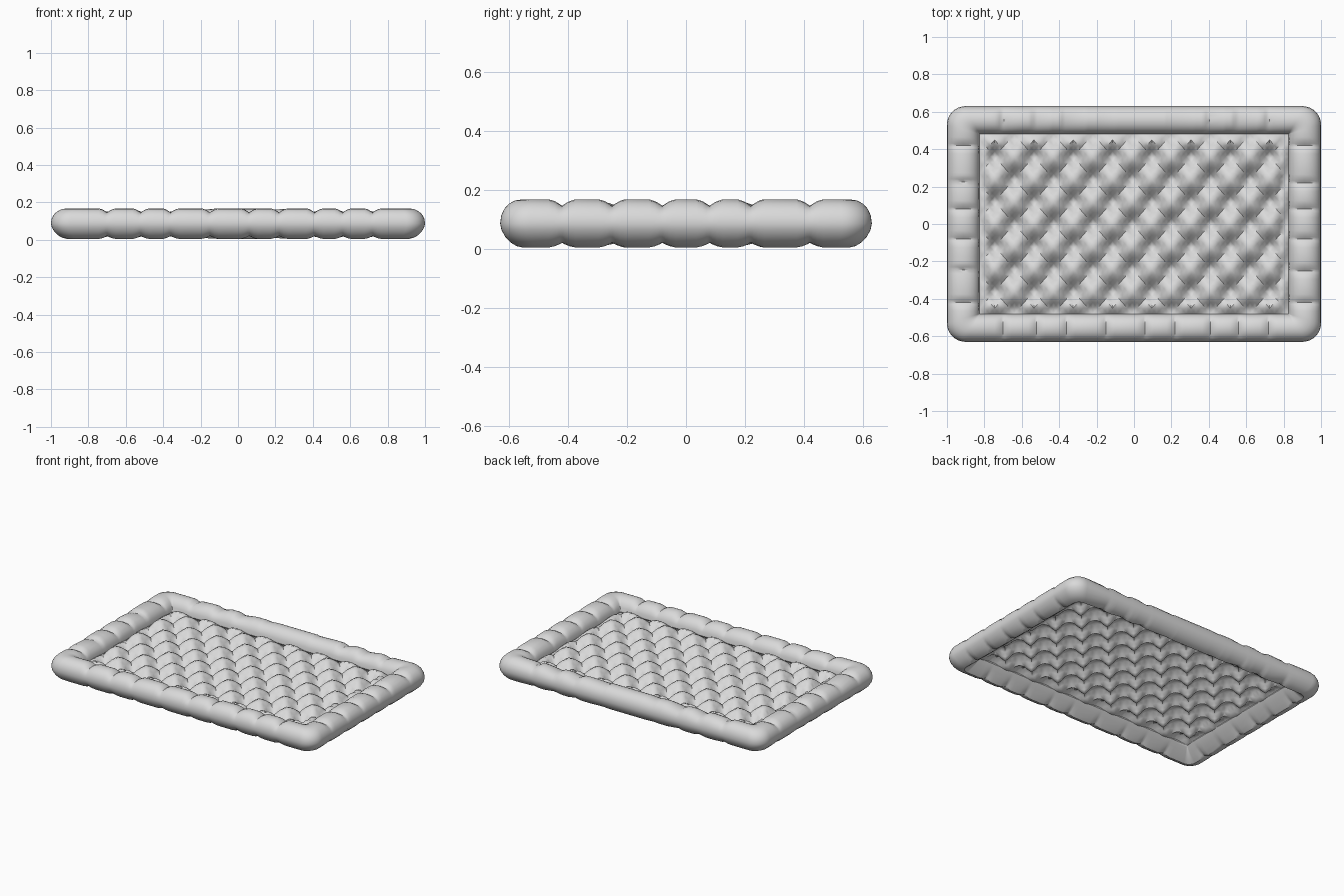
import bpy, bmesh, math

cube = bpy.data.objects.get("Cube")
if cube:
    bpy.data.objects.remove(cube, do_unlink=True)

OUT_X, OUT_Y = 1.0, 0.63      # outer half size of the bolster
IN_X, IN_Y = 0.825, 0.48      # inner half size of the bolster
HEIGHT = 0.163
CORNER = 0.1                  # outer corner radius
TUFT_X, TUFT_Y = 0.21, 0.24   # diamond size of the quilting
PLEATS_X = [-0.7, -0.52, -0.36, -0.15, 0.06, 0.22, 0.41, 0.56, 0.72]
PLEATS_Y = [-0.42, -0.25, -0.08, 0.08, 0.22, 0.42]

fabric = bpy.data.materials.new("light_grey_fabric")
fabric.use_nodes = True
grey = (0.7, 0.7, 0.7, 1)
fabric.diffuse_color = grey
fabric.node_tree.nodes["Principled BSDF"].inputs["Base Color"].default_value = grey


def finish(bm, name, angle):
    """Turn a bmesh into a shaded object."""
    mesh = bpy.data.meshes.new(name)
    bm.to_mesh(mesh)
    bm.free()
    obj = bpy.data.objects.new(name, mesh)
    bpy.context.collection.objects.link(obj)
    mesh.materials.append(fabric)
    bpy.ops.object.select_all(action="DESELECT")
    obj.select_set(True)
    bpy.context.view_layer.objects.active = obj
    bpy.ops.object.shade_smooth_by_angle(angle=math.radians(angle))


# Quilted panel: one sheet of diamond tufts, pulled down deeply at the buttons
def quilt_height(x, y):
    a, b = (x + 0.64) / TUFT_X, y / TUFT_Y
    su = abs(math.sin(math.pi * (a + b)))
    sv = abs(math.sin(math.pi * (a - b)))
    seam = 0.055 * max(su, sv)
    puff = 0.043 * su * sv
    edge = min(IN_X + 0.01 - abs(x), IN_Y + 0.01 - abs(y))
    fade = min(1, max(0, edge / 0.06))
    return 0.085 + (seam + puff - 0.035) * fade


bm = bmesh.new()
nx, ny = 64, 32
rows = []
for j in range(ny + 1):
    y = -IN_Y + j * TUFT_Y / 8
    row = []
    for i in range(nx + 1):
        x = -0.85 + i * TUFT_X / 8
        row.append(bm.verts.new((max(x, -IN_X - 0.005), y, 0)))
    rows.append(row)
for j in range(ny):
    for i in range(nx):
        bm.faces.new((rows[j][i], rows[j][i + 1], rows[j + 1][i + 1], rows[j + 1][i]))
bmesh.ops.poke(bm, faces=bm.faces[:])       # gives both diagonals an edge
for v in bm.verts:
    v.co.z = quilt_height(v.co.x, v.co.y)
finish(bm, "quilted_panel", 50)


# Padded bolster: a pleated tube swept round the rectangle
def stations(pleats, half):
    """Positions along one side, dense beside each pleat."""
    pos = {-half + CORNER * k / 6 for k in range(7)}
    pos |= {half - CORNER * k / 6 for k in range(1, 7)}
    for p in pleats:
        pos |= {p + d for d in (-0.045, -0.025, -0.01, 0, 0.01, 0.025, 0.045)}
    return sorted(p for p in pos if p < half - 0.001)


def rounded(x, y):
    """Pull a point on the outer rectangle onto its rounded corner."""
    cx, cy = OUT_X - CORNER, OUT_Y - CORNER
    dx, dy = abs(x) - cx, abs(y) - cy
    if dx > 0 and dy > 0:
        k = CORNER / math.hypot(dx, dy)
        x = math.copysign(cx + dx * k, x)
        y = math.copysign(cy + dy * k, y)
    return x, y


def clamp(v, limit):
    return max(-limit, min(limit, v))


def pinch(p, pleats):
    d = min(abs(p - q) for q in pleats)
    return 0.022 * max(0, 1 - d / 0.045) ** 1.6


path = []
xs, ys = stations(PLEATS_X, OUT_X), stations(PLEATS_Y, OUT_Y)
path += [(x, -OUT_Y, pinch(x, PLEATS_X)) for x in xs]
path += [(OUT_X, y, pinch(y, PLEATS_Y)) for y in ys]
path += [(-x, OUT_Y, pinch(-x, PLEATS_X)) for x in xs]
path += [(-OUT_X, -y, pinch(-y, PLEATS_Y)) for y in ys]


def section(ang):
    """Rounded outside and top, slanting away under the inner side."""
    c, s = math.cos(ang), math.sin(ang)
    power = 0.95 if s > 0 else 1.15 if c > 0 else 1.8
    return math.copysign(abs(c) ** power, c), math.copysign(abs(s) ** power, s)


bm = bmesh.new()
SIDES = 20
rings = []
for px, py, dip in path:
    ox, oy = rounded(px, py)
    ix, iy = clamp(px, IN_X), clamp(py, IN_Y)
    ring = []
    for k in range(SIDES):
        c, s = section(2 * math.pi * k / SIDES)
        t = 0.5 + 0.5 * c
        depth = dip * abs(s) * (1 if s > 0 else 0.7)
        z = HEIGHT / 2 + 0.005 + s * (HEIGHT / 2 - depth)
        ring.append(bm.verts.new((ix + (ox - ix) * t, iy + (oy - iy) * t, z)))
    rings.append(ring)
for n, ring in enumerate(rings):
    nxt = rings[(n + 1) % len(rings)]
    for k in range(SIDES):
        m = (k + 1) % SIDES
        bm.faces.new((ring[k], nxt[k], nxt[m], ring[m]))
bmesh.ops.remove_doubles(bm, verts=bm.verts[:], dist=0.0005)
bmesh.ops.recalc_face_normals(bm, faces=bm.faces[:])
finish(bm, "padded_bolster", 40)
